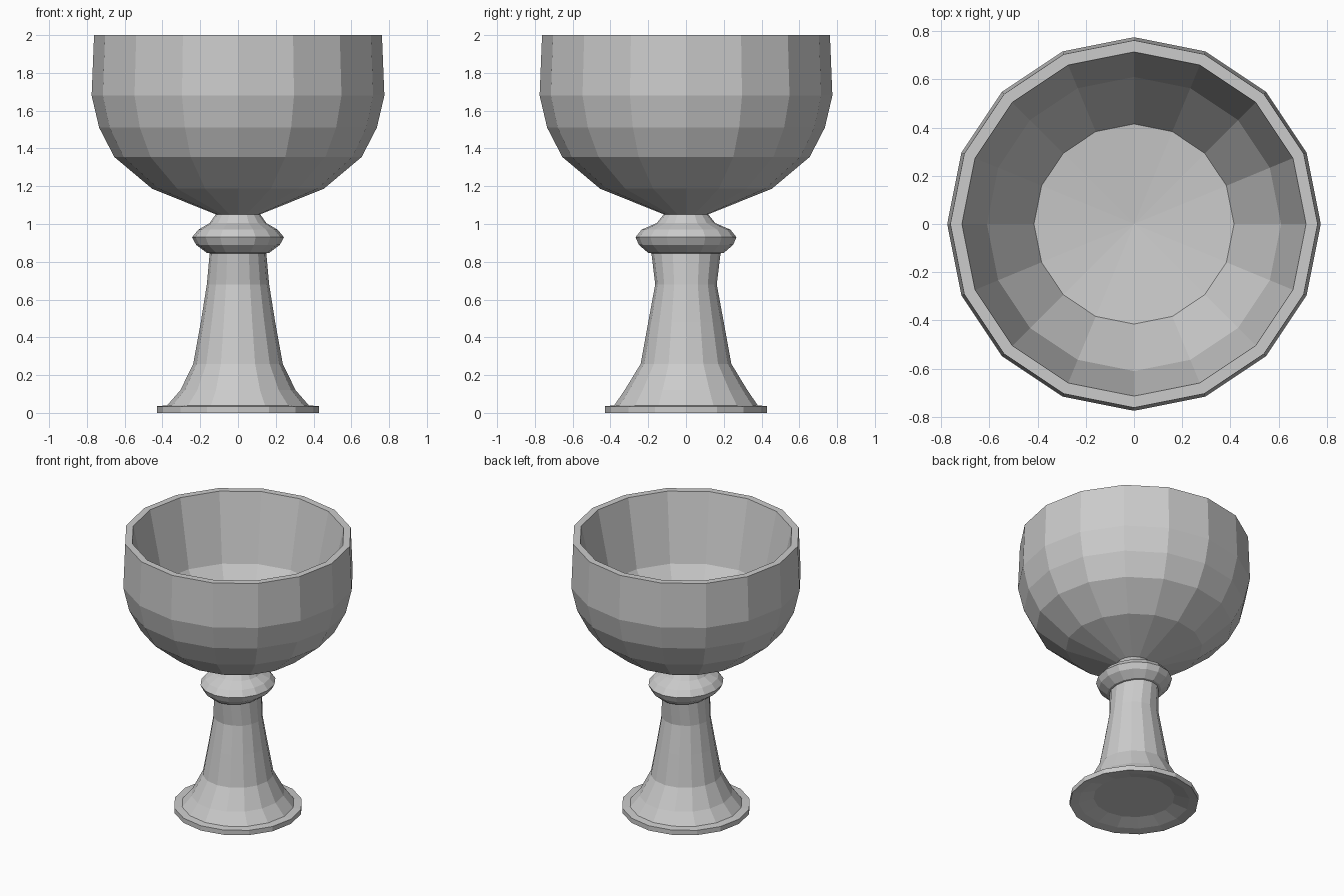
import bpy
import bmesh
from math import cos, sin, pi

if "Cube" in bpy.data.objects:
    bpy.data.objects.remove(bpy.data.objects["Cube"])

SIDES = 16


def lathe(name, profile):
    """Spin (rx, ry, z) rings into a closed, flat-faced solid; zero radius makes a tip."""
    bm = bmesh.new()
    rings = []
    for rx, ry, z in profile:
        if rx == 0:
            rings.append([bm.verts.new((0, 0, z))] * SIDES)
        else:
            rings.append([bm.verts.new((rx * cos(2 * pi * i / SIDES),
                                        ry * sin(2 * pi * i / SIDES), z))
                          for i in range(SIDES)])
    for low, high in zip(rings, rings[1:]):
        for i in range(SIDES):
            j = (i + 1) % SIDES
            corners = list(dict.fromkeys((low[i], low[j], high[j], high[i])))
            bm.faces.new(corners)
    bmesh.ops.recalc_face_normals(bm, faces=bm.faces)
    mesh = bpy.data.meshes.new(name)
    bm.to_mesh(mesh)
    bm.free()
    obj = bpy.data.objects.new(name, mesh)
    bpy.context.collection.objects.link(obj)
    return obj


# Bowl: outer wall up, over the rim, tapered inner wall down to a nearly flat floor
bowl = [(0, 1.05), (0.115, 1.05), (0.455, 1.187), (0.655, 1.355), (0.735, 1.51),
        (0.775, 1.68), (0.762, 2.0), (0.714, 2.0), (0.61, 1.515),
        (0.415, 1.21), (0, 1.17)]
lathe("bowl", [(r, r, z) for r, z in bowl])

# Foot, stem and collar: shallow hollow underneath, slightly oval collar
lathe("stem_and_foot", [
    (0, 0, 0.04), (0.27, 0.27, 0.04), (0.37, 0.37, 0.01), (0.43, 0.43, 0.0),
    (0.43, 0.43, 0.035), (0.375, 0.38, 0.04), (0.305, 0.325, 0.12),
    (0.237, 0.24, 0.26), (0.197, 0.20, 0.48), (0.165, 0.163, 0.68),
    (0.15, 0.183, 0.845), (0.165, 0.2, 0.847), (0.222, 0.25, 0.89),
    (0.243, 0.267, 0.93), (0.21, 0.235, 0.97), (0.15, 0.155, 1.005),
    (0.115, 0.115, 1.055), (0, 0, 1.06)])
